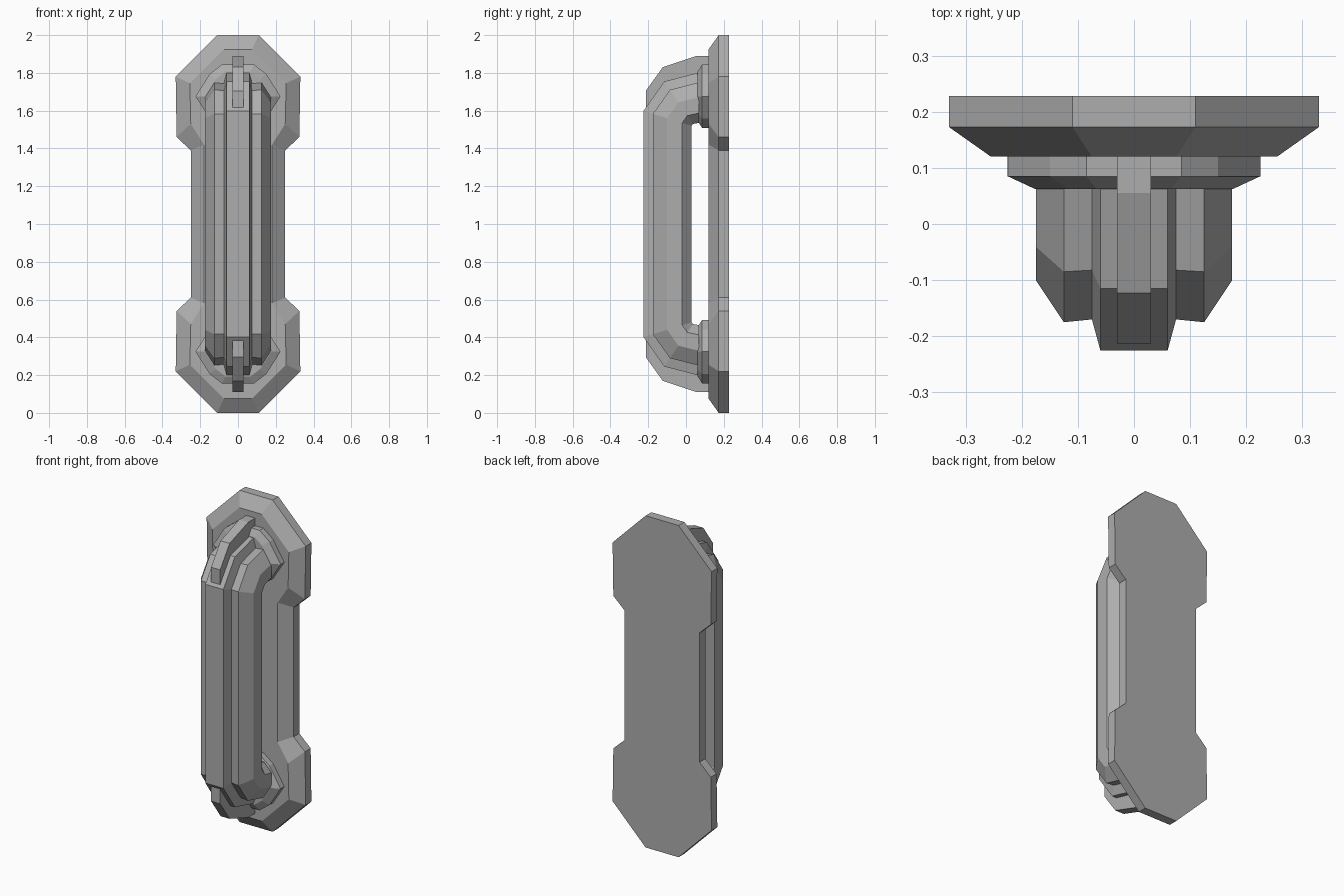
import bpy
import bmesh

cube = bpy.data.objects.get("Cube")
if cube:
    bpy.data.objects.remove(cube, do_unlink=True)

GREY = (0.42, 0.42, 0.42, 1)
metal = bpy.data.materials.new("grey metal")
metal.use_nodes = True
metal.diffuse_color = GREY
metal.node_tree.nodes["Principled BSDF"].inputs["Base Color"].default_value = GREY


def loft(name, rings):
    """Bridge a list of equal closed rings and cap both ends."""
    bm = bmesh.new()
    loops = [[bm.verts.new(p) for p in ring] for ring in rings]
    n = len(loops[0])
    for a, b in zip(loops, loops[1:]):
        for i in range(n):
            j = (i + 1) % n
            bm.faces.new((a[i], a[j], b[j], b[i]))
    bm.faces.new(loops[0])
    bm.faces.new(loops[-1])
    bmesh.ops.recalc_face_normals(bm, faces=bm.faces)
    mesh = bpy.data.meshes.new(name)
    bm.to_mesh(mesh)
    bm.free()
    mesh.materials.append(metal)
    obj = bpy.data.objects.new(name, mesh)
    bpy.context.collection.objects.link(obj)
    return obj


def four_way(quarter):
    """Mirror a quarter outline, listed from top to side, in x and z."""
    right = quarter + [(x, -z) for x, z in reversed(quarter) if z]
    return right + [(-x, z) for x, z in reversed(right) if x]


# Back plate: two wide octagonal ends joined by a waist, chamfered in front
outer = four_way([(0.11, 1), (0.33, 0.78), (0.325, 0.46), (0.25, 0.39)])
inner = four_way([(0.075, 0.925), (0.255, 0.745), (0.25, 0.53), (0.18, 0.42)])
loft("back_plate", [[(x, y, 1 + z) for x, z in outline]
                    for outline, y in ((outer, 0.228), (outer, 0.173), (inner, 0.12))])

# Handle: stepped section (half width, height above the inner side)
half = [(0.06, 0.255), (0.075, 0.2), (0.125, 0.205), (0.175, 0.13), (0.175, 0.05), (0.125, 0)]
section = half + [(-x, t) for x, t in reversed(half)]

# Bend stations: y and z of the inner side, then their change per unit height
bend = [(0.03, 1.52, -1, 0.31), (0.037, 1.53, -0.596, 0.88), (0.07, 1.535, 0, 1.05)]
top = [[(x, y + dy * t, z + dz * t) for x, t in section] for y, z, dy, dz in bend]
bottom = [[(x, y, 2 - z) for x, y, z in ring] for ring in reversed(top)]
loft("handle", bottom + top)

# Collars and fins at both ends of the handle
collar = four_way([(0.085, 0.168), (0.15, 0.118), (0.225, 0)])
fin = [(-0.213, 1.61), (-0.213, 1.705), (-0.123, 1.83), (0.055, 1.89),
       (0.125, 1.89), (0.125, 1.72), (-0.08, 1.66)]
for end, sign in (("upper", 1), ("lower", -1)):
    loft(end + "_collar", [[(x * s, y, 1 + sign * 0.676 + z * s) for x, z in collar]
                           for y, s in ((0.125, 1), (0.085, 1), (0.062, 0.78))])
    loft(end + "_fin", [[(x, y, 1 + sign * (z - 1)) for y, z in fin]
                        for x in (-0.03, 0.03)])
